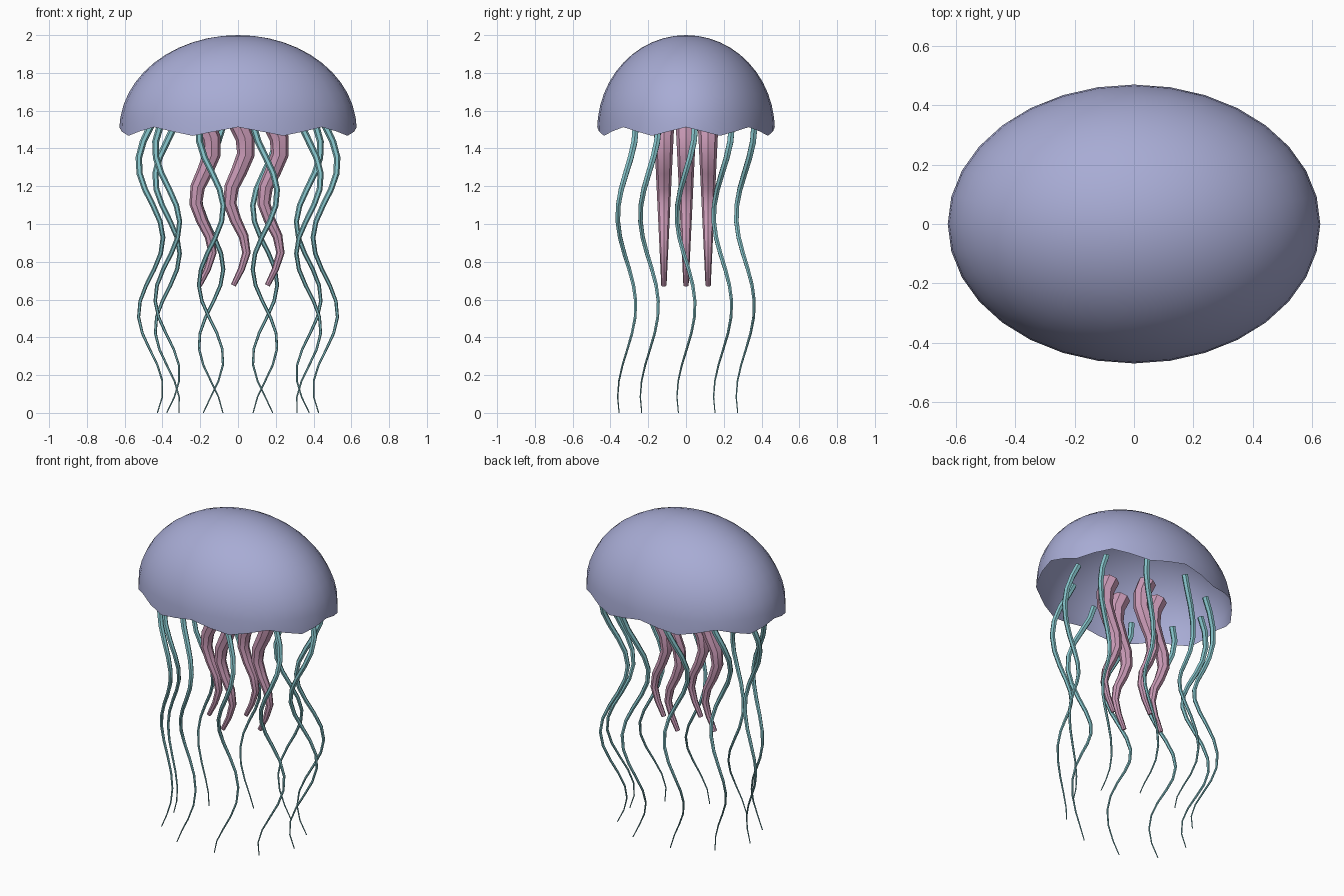
import bpy, bmesh, math
from mathutils import Vector

if "Cube" in bpy.data.objects:
    bpy.data.objects.remove(bpy.data.objects["Cube"])


def material(name, rgb):
    m = bpy.data.materials.new(name)
    m.diffuse_color = (*rgb, 1)
    m.use_nodes = True
    m.node_tree.nodes["Principled BSDF"].inputs["Base Color"].default_value = m.diffuse_color
    return m


LAVENDER = material("lavender", (0.39, 0.41, 0.66))
PINK = material("dusty_pink", (0.60, 0.33, 0.48))
TEAL = material("pale_teal", (0.23, 0.54, 0.58))


def finish(bm, name, mat):
    bmesh.ops.recalc_face_normals(bm, faces=bm.faces)
    me = bpy.data.meshes.new(name)
    bm.to_mesh(me)
    bm.free()
    me.materials.append(mat)
    ob = bpy.data.objects.new(name, me)
    bpy.context.collection.objects.link(ob)
    bpy.context.view_layer.objects.active = ob
    ob.select_set(True)
    bpy.ops.object.shade_smooth_by_angle(angle=math.radians(40))
    ob.select_set(False)


def tube(name, path, r0, r1, sides, mat):
    """Tapered, capped tube swept along a list of points."""
    bm = bmesh.new()
    rings, n = [], len(path) - 1
    for i, p in enumerate(path):
        tangent = (path[min(i + 1, n)] - path[max(i - 1, 0)]).normalized()
        u = Vector((0, 1, 0)).cross(tangent).normalized()
        v = tangent.cross(u)
        r = r0 + (r1 - r0) * i / n
        angles = [2 * math.pi * s / sides for s in range(sides)]
        rings.append([bm.verts.new(p + r * (math.cos(a) * u + math.sin(a) * v))
                      for a in angles])
    for a, b in zip(rings, rings[1:]):
        for s in range(sides):
            t = (s + 1) % sides
            bm.faces.new((a[s], a[t], b[t], b[s]))
    bm.faces.new(rings[0])
    bm.faces.new(rings[-1])
    finish(bm, name, mat)


# Bell: open half ellipsoid with an eight-lobed scalloped rim
SEGS, RINGS = 32, 12
bm = bmesh.new()
top = bm.verts.new((0, 0, 2.0))
rings = []
for j in range(1, RINGS + 1):
    phi = math.pi / 2 * j / RINGS
    ring = []
    for s in range(SEGS):
        a = 2 * math.pi * s / SEGS
        z = 1.5 + 0.5 * math.cos(phi)
        if j == RINGS:
            z = 1.49 + 0.023 * math.cos(8 * a)
        ring.append(bm.verts.new((0.628 * math.sin(phi) * math.cos(a),
                                  0.47 * math.sin(phi) * math.sin(a), z)))
    rings.append(ring)
for s in range(SEGS):
    t = (s + 1) % SEGS
    bm.faces.new((top, rings[0][s], rings[0][t]))
    for a, b in zip(rings, rings[1:]):
        bm.faces.new((a[s], b[s], b[t], a[t]))
finish(bm, "bell", LAVENDER)

# Oral arms: four thick arms that wave sideways
for k in range(4):
    a = math.pi / 2 * k
    path = []
    for i in range(11):
        t = i / 10
        path.append(Vector((0.18 * math.cos(a) + 0.045 * math.sin(10 * t),
                            0.117 * math.sin(a), 1.54 - 0.865 * t)))
    tube(f"oral_arm_{k + 1}", path, 0.055, 0.014, 8, PINK)

# Tentacles: ten thin strands, each with its wave shifted by its angle
for k in range(10):
    a = 2 * math.pi * k / 10
    path = []
    for i in range(19):
        t = i / 18
        path.append(Vector((0.462 * math.cos(a) + 0.065 * math.sin(12 * t + a),
                            0.33 * math.sin(a) + 0.048 * math.cos(10 * t),
                            1.52 * (1 - t))))
    tube(f"tentacle_{k + 1}", path, 0.019, 0.003, 6, TEAL)
